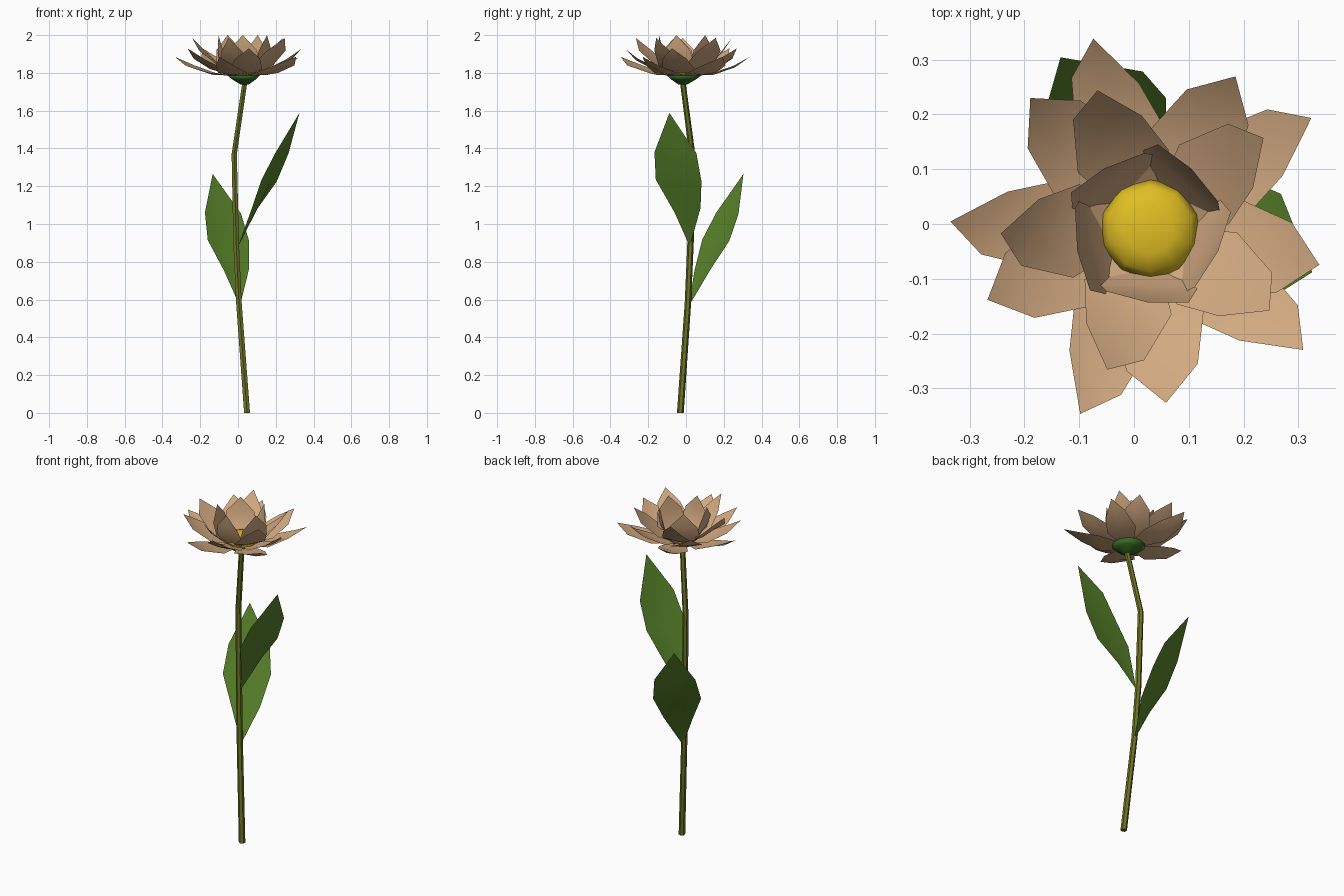
import bpy, math
from mathutils import Vector

if "Cube" in bpy.data.objects:
    bpy.data.objects.remove(bpy.data.objects["Cube"])


def material(name, rgb):
    m = bpy.data.materials.new(name)
    m.diffuse_color = (*rgb, 1)
    m.use_nodes = True
    m.node_tree.nodes["Principled BSDF"].inputs["Base Color"].default_value = m.diffuse_color
    return m


PETAL = material("tan petal", (0.65, 0.40, 0.22))
YELLOW = material("yellow centre", (0.75, 0.52, 0.017))
LEAF = material("leaf green", (0.098, 0.225, 0.023))
STEM = material("olive stem", (0.15, 0.175, 0.018))
SEPAL = material("deep green", (0.035, 0.14, 0.017))
CENTRE = Vector((0.025, -0.008, 0))


def build(name, verts, faces, mat, smooth=True):
    me = bpy.data.meshes.new(name)
    me.from_pydata([tuple(v) for v in verts], [], faces)
    me.materials.append(mat)
    for p in me.polygons:
        p.use_smooth = smooth
    ob = bpy.data.objects.new(name, me)
    bpy.context.collection.objects.link(ob)
    return ob


def loft(name, rings, sides, mat, smooth):
    """Closed tube through (centre x, y, z, radius) rings."""
    verts, faces = [], []
    for x, y, z, r in rings:
        for i in range(sides):
            a = math.tau * (i + 0.5) / sides
            verts.append((x + r * math.cos(a), y + r * math.sin(a), z))
    for k in range(len(rings) - 1):
        for i in range(sides):
            j = (i + 1) % sides
            a, b = k * sides, (k + 1) * sides
            faces.append((a + i, a + j, b + j, b + i))
    faces.append(tuple(reversed(range(sides))))
    top = (len(rings) - 1) * sides
    faces.append(tuple(range(top, top + sides)))
    return build(name, verts, faces, mat, smooth)


def blade(name, rows, tip, mat):
    """Sheet of left/middle/right rows closed by a pointed tip."""
    verts = [v for row in rows for v in row] + [tip]
    faces = []
    for k in range(len(rows) - 1):
        for c in (0, 1):
            a = 3 * k + c
            faces.append((a + 1, a, a + 3, a + 4))
    a, t = 3 * (len(rows) - 1), len(verts) - 1
    faces += [(a + 1, a, t), (a + 2, a + 1, t)]
    return build(name, verts, faces, mat)


def petal(name, angle, rows, tip, cup, skew):
    """rows: (radius, height, half width); tip: (radius, height)."""
    out = Vector((math.cos(angle), math.sin(angle), 0))
    side = Vector((-out.y, out.x, 0))
    up = Vector((0, 0, 1))
    pts = []
    for k, (r, z, w) in enumerate(rows):
        row = []
        for s in (-1, 0, 1):
            rr = r + (s * skew * k / (len(rows) - 1))
            lift = cup * abs(s) * (k > 0)
            row.append(CENTRE + out * rr + side * (s * w) + up * (z + lift))
        pts.append(row)
    blade(name, pts, CENTRE + out * tip[0] + up * tip[1], PETAL)


# Four whorls of five petals, from the low outer ring to the upright inner ring
whorls = [
    ("outer_petal", 34, [(0.04, 1.785, 0.035), (0.16, 1.79, 0.085), (0.28, 1.83, 0.058)],
     (0.36, 1.885), 0.010, 0.022),
    ("second_petal", 60, [(0.04, 1.79, 0.035), (0.15, 1.81, 0.088), (0.255, 1.865, 0.065)],
     (0.32, 1.93), 0.010, 0.0),
    ("third_petal", 38, [(0.05, 1.79, 0.035), (0.13, 1.835, 0.085), (0.215, 1.91, 0.06)],
     (0.268, 1.985), 0.008, 0.018),
    ("inner_petal", 54, [(0.07, 1.79, 0.04), (0.105, 1.85, 0.09), (0.125, 1.92, 0.075)],
     (0.135, 2.0), 0.0, 0.010),
]
for name, start, rows, tip, cup, skew in whorls:
    for i in range(5):
        petal(f"{name}_{i + 1}", math.radians(start + 72 * i), rows, tip, cup, skew)

# Flower centre and green receptacle
cx, cy = 0.03, -0.01
loft("flower_centre", [(cx, cy, 1.785, 0.08), (cx, cy, 1.81, 0.092),
                       (cx, cy, 1.835, 0.078), (cx, cy, 1.848, 0.045)], 10, YELLOW, True)
loft("receptacle", [(0.035, -0.017, 1.738, 0.022), (0.032, -0.013, 1.765, 0.065),
                    (cx, cy, 1.787, 0.092)], 10, SEPAL, True)

# Gently bent stem
loft("stem", [(0.048, -0.03, 0, 0.018), (0.005, 0.01, 0.58, 0.017),
              (-0.01, 0.024, 0.9, 0.017), (-0.02, 0.033, 1.37, 0.016),
              (0.036, -0.017, 1.75, 0.015)], 6, STEM, False)


# Two leaves, each from left/right edge points, with a slight fold along the middle
def leaf(name, base, edges, tip, fold):
    rows = [[Vector(base)] * 3]
    for left, right in edges:
        l, r = Vector(left), Vector(right)
        rows.append([l, (l + r) / 2 + Vector(fold), r])
    ob = blade(name, rows, Vector(tip), LEAF)
    ob.data.validate()


leaf("upper_leaf", (0.0, 0.02, 0.88),
     [((0.065, -0.06, 1.06), (0.105, 0.077, 1.085)),
      ((0.125, -0.16, 1.235), (0.205, 0.082, 1.225)),
      ((0.2, -0.167, 1.38), (0.268, 0.055, 1.375))],
     (0.325, -0.088, 1.588), (0.01, -0.003, -0.005))
leaf("lower_leaf", (0.01, 0.015, 0.565),
     [((-0.075, 0.045, 0.755), (0.058, 0.13, 0.76)),
      ((-0.16, 0.085, 0.915), (0.058, 0.23, 0.912)),
      ((-0.175, 0.16, 1.06), (0.016, 0.278, 1.055))],
     (-0.134, 0.304, 1.265), (-0.004, 0.01, -0.005))
